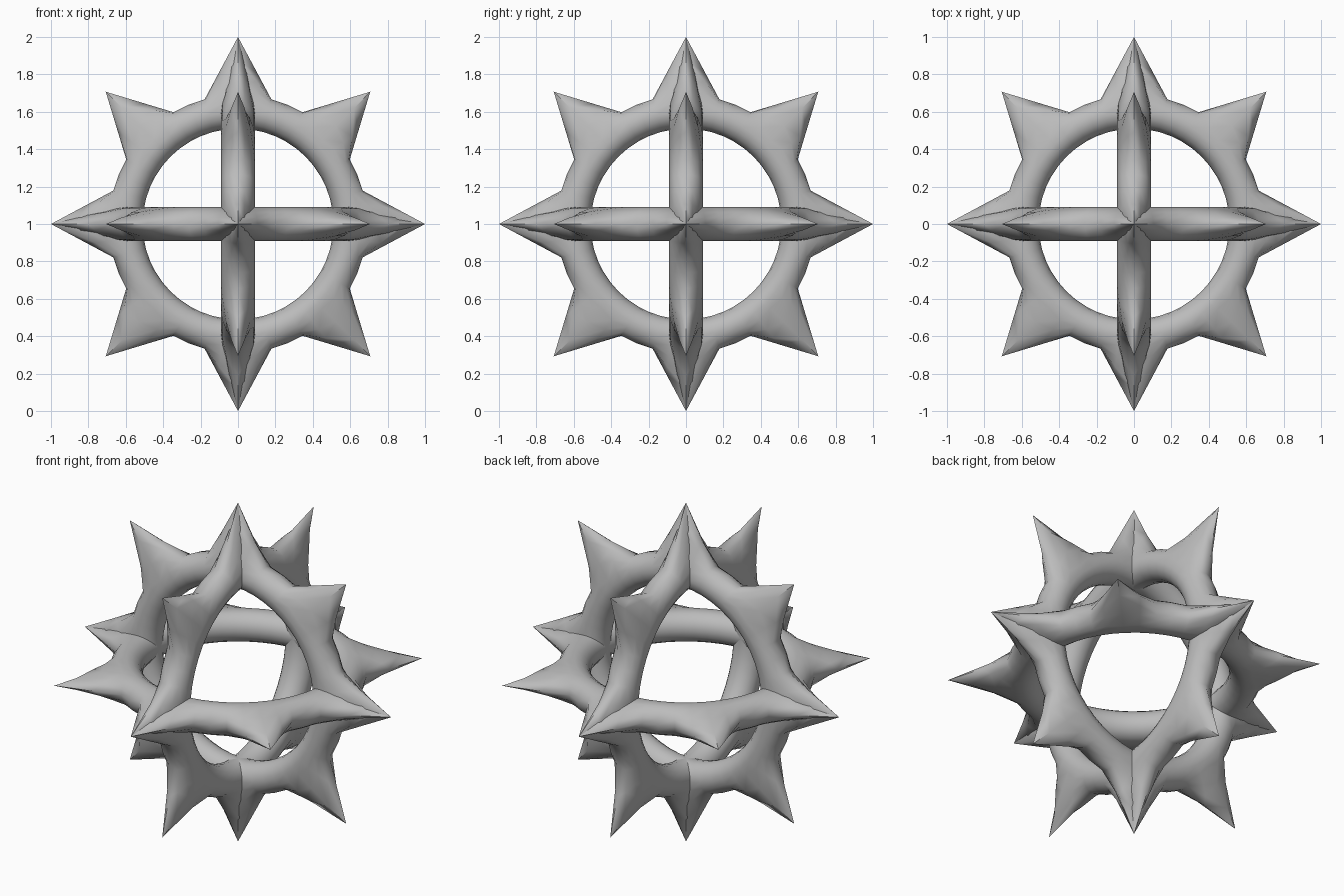
import bpy, bmesh, math
from mathutils import Matrix, Vector

if "Cube" in bpy.data.objects:
    bpy.data.objects.remove(bpy.data.objects["Cube"])

MAJOR, TUBE, TIP = 0.60, 0.09, 1.0   # ring radius, tube radius, spike reach
SEG, SIDES = 48, 16                  # steps around the ring and the tube
HALF = math.radians(15)              # half angle of a spike base
SPACING = math.radians(45)           # eight spikes per ring

grey = bpy.data.materials.new("grey")
grey.diffuse_color = (0.5, 0.5, 0.5, 1)
grey.use_nodes = True
grey.node_tree.nodes["Principled BSDF"].inputs["Base Color"].default_value = grey.diffuse_color

# end of the straight spike flank, where it meets the ring
BASE_X = (MAJOR + TUBE) * math.cos(HALF)
BASE_Y = (MAJOR + TUBE) * math.sin(HALF)


def ring_point(u, v):
    """Point on the spiked ring lying in the xy plane."""
    off = abs((u + SPACING / 2) % SPACING - SPACING / 2)
    c, s = math.cos(v), math.sin(v)
    radius = MAJOR + TUBE * c
    if off < HALF - 1e-5 and c > 0:
        # outer half of the tube is drawn out into a spike
        reach = TIP * BASE_Y / (BASE_Y * math.cos(off) + (TIP - BASE_X) * math.sin(off))
        w = 1 - off / HALF
        shape = (1 - w) * c + w * (1 - abs(s) ** 1.25)
        radius = MAJOR + (reach - MAJOR) * shape
    return Vector((radius * math.cos(u), radius * math.sin(u), TUBE * s))


def spiked_ring(name, rotation):
    bm = bmesh.new()
    grid = [[bm.verts.new(rotation @ ring_point(2 * math.pi * i / SEG, 2 * math.pi * j / SIDES)
                          + Vector((0, 0, 1)))
             for j in range(SIDES)] for i in range(SEG)]
    for i in range(SEG):
        a, b = grid[i], grid[(i + 1) % SEG]
        for j in range(SIDES):
            k = (j + 1) % SIDES
            bm.faces.new((a[j], b[j], b[k], a[k]))
    bmesh.ops.recalc_face_normals(bm, faces=bm.faces)
    mesh = bpy.data.meshes.new(name)
    bm.to_mesh(mesh)
    bm.free()
    mesh.materials.append(grey)
    obj = bpy.data.objects.new(name, mesh)
    bpy.context.collection.objects.link(obj)
    bpy.ops.object.select_all(action='DESELECT')
    obj.select_set(True)
    bpy.context.view_layer.objects.active = obj
    bpy.ops.object.shade_smooth_by_angle(angle=math.radians(50))


# three interlocking rings, one in each main plane
spiked_ring("level_ring", Matrix.Identity(3))
spiked_ring("front_ring", Matrix.Rotation(math.pi / 2, 3, 'X'))
spiked_ring("side_ring", Matrix.Rotation(math.pi / 2, 3, 'Y'))
